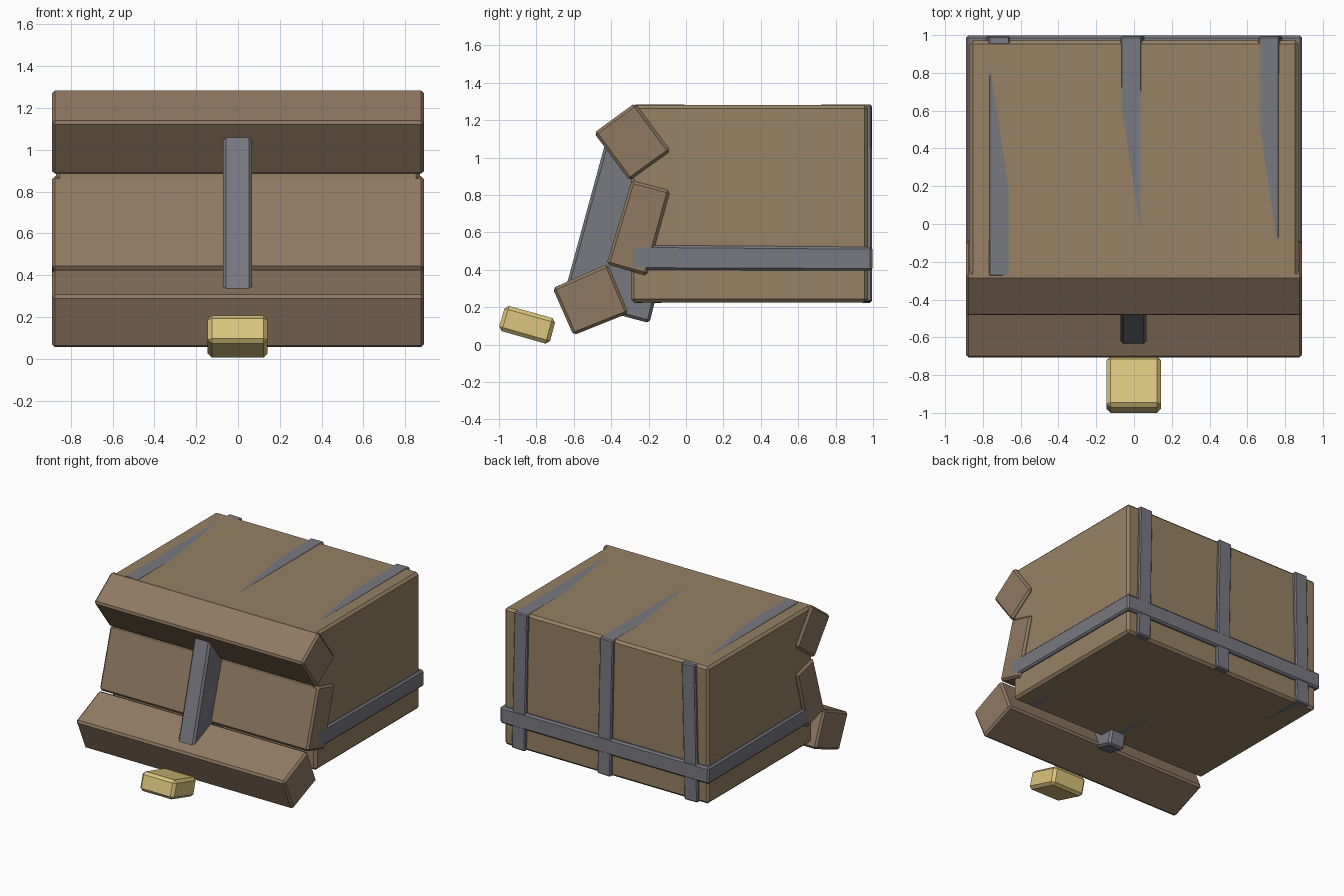
import bpy, bmesh
from mathutils import Vector

if "Cube" in bpy.data.objects:
    bpy.data.objects.remove(bpy.data.objects["Cube"])


def material(name, rgb):
    m = bpy.data.materials.new(name)
    m.diffuse_color = (*rgb, 1)
    m.use_nodes = True
    m.node_tree.nodes["Principled BSDF"].inputs["Base Color"].default_value = m.diffuse_color
    return m


BOARD = material("board_wood", (0.31, 0.22, 0.125))
PLANK = material("plank_wood", (0.28, 0.19, 0.12))
IRON = material("iron", (0.19, 0.19, 0.22))
BRASS = material("brass", (0.72, 0.56, 0.21))


def prism(name, profile, x0, x1, mat, bevel=0.015):
    """Extrude a (y, z) profile along x, origin at its centre, chamfered edges."""
    n = len(profile)
    c = Vector(((x0 + x1) / 2,
                sum(p[0] for p in profile) / n,
                sum(p[1] for p in profile) / n))
    bm = bmesh.new()
    a = [bm.verts.new(Vector((x0, y, z)) - c) for y, z in profile]
    b = [bm.verts.new(Vector((x1, y, z)) - c) for y, z in profile]
    bm.faces.new(a)
    bm.faces.new(b[::-1])
    for i in range(n):
        j = (i + 1) % n
        bm.faces.new((a[j], a[i], b[i], b[j]))
    bmesh.ops.recalc_face_normals(bm, faces=bm.faces)
    me = bpy.data.meshes.new(name)
    bm.to_mesh(me)
    bm.free()
    me.materials.append(mat)
    ob = bpy.data.objects.new(name, me)
    ob.location = c
    bpy.context.collection.objects.link(ob)
    mod = ob.modifiers.new("chamfer", 'BEVEL')
    mod.width = bevel
    mod.segments = 1
    return ob


def rect(y0, y1, z0, z1):
    return [(y0, z0), (y1, z0), (y1, z1), (y0, z1)]


# main box
prism("chest_body", rect(-0.295, 0.972, 0.225, 1.28), -0.87, 0.87, BOARD, 0.018)

# iron band around the sides and back, slightly narrower at the back
prism("side_band", [(-0.295, 0.40), (0.997, 0.395), (0.997, 0.522), (-0.295, 0.532)],
      -0.89, 0.89, IRON, 0.012)

# three upright straps, almost flush with top and bottom, tilted a hair
for name, x, side, dz in (("strap_left", -0.725, -1, 0.0006),
                          ("strap_middle", -0.005, 1, 0.0003),
                          ("strap_right", 0.725, 1, 0.0006)):
    s = prism(name, rect(-0.28, 0.994, 0.226, 1.28), x - 0.057, x + 0.057, IRON, 0.008)
    s.rotation_euler = (0.003 * side, -0.02 * side, 0)
    s.location.z += dz

# tumbled front boards
prism("upper_beam", [(-0.273, 1.292), (-0.083, 1.035), (-0.302, 0.877), (-0.492, 1.132)],
      -0.89, 0.89, PLANK)
prism("middle_plank", [(-0.290, 0.878), (-0.085, 0.823), (-0.210, 0.368), (-0.425, 0.430)],
      -0.89, 0.89, PLANK)
prism("lower_beam", [(-0.418, 0.432), (-0.307, 0.168), (-0.602, 0.050), (-0.713, 0.302)],
      -0.89, 0.89, PLANK)

# leaning hasp strap through the boards
prism("front_strap", [(-0.42, 1.12), (0.03, 1.00), (-0.168, 0.225), (-0.195, 0.115),
                      (-0.66, 0.24)], -0.072, 0.067, IRON)

# fallen lock
prism("lock", [(-0.965, 0.212), (-0.695, 0.137), (-0.732, 0.0), (-1.005, 0.078)],
      -0.145, 0.142, BRASS, 0.02)
